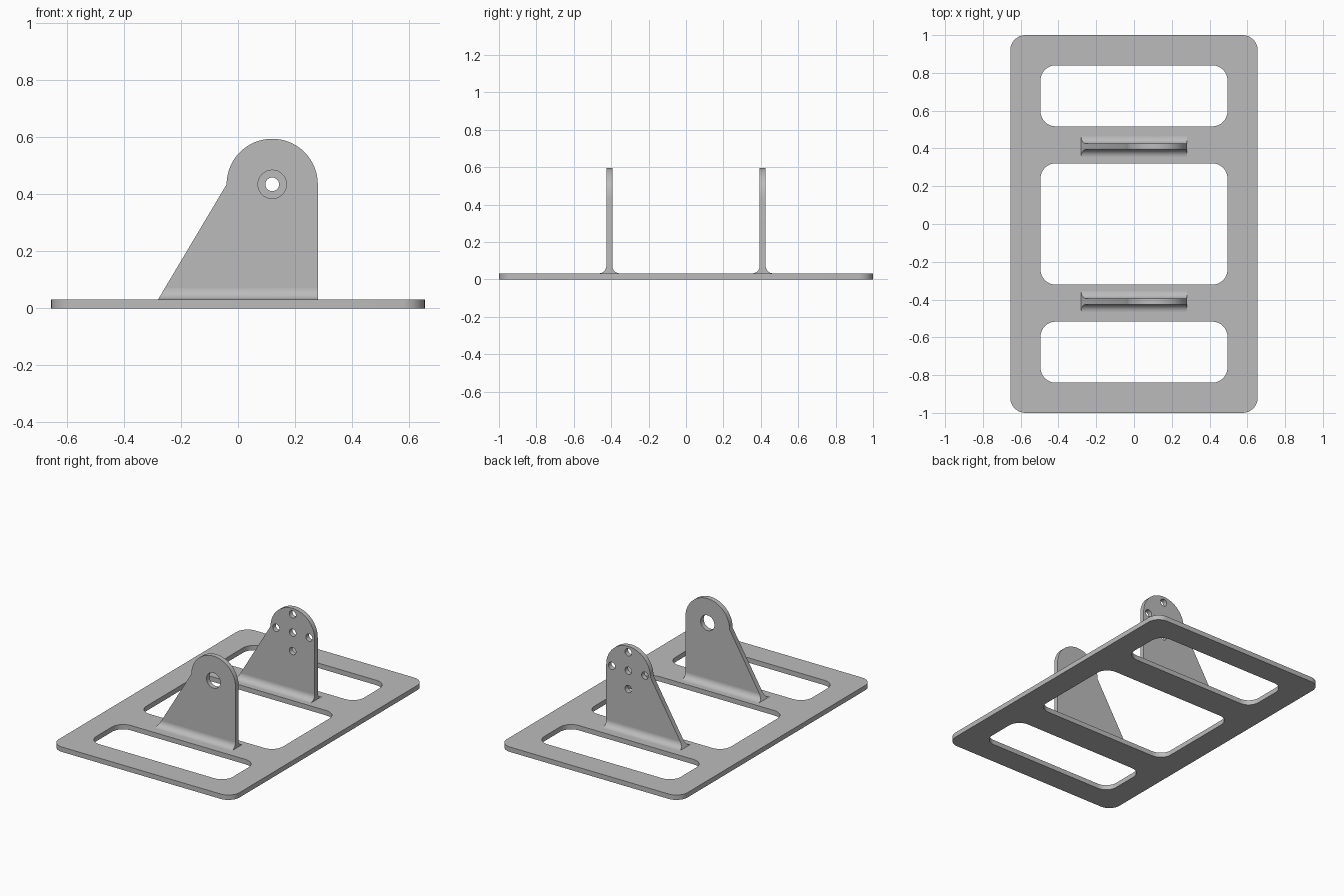
import bpy, bmesh
from math import pi, sin, cos, radians

cube = bpy.data.objects.get("Cube")
if cube:
    bpy.data.objects.remove(cube, do_unlink=True)

grey = bpy.data.materials.new("plain grey")
grey.use_nodes = True
colour = (0.5, 0.5, 0.5, 1)
grey.diffuse_color = colour
grey.node_tree.nodes["Principled BSDF"].inputs["Base Color"].default_value = colour

BASE = 0.032       # base plate thickness
HALF = 0.016       # half the bracket thickness
FILLET = 0.04
PIVOT = (0.12, 0.435)


def arc(cx, cy, r, start, end, steps):
    return [(cx + r * cos(radians(start + (end - start) * i / steps)),
             cy + r * sin(radians(start + (end - start) * i / steps)))
            for i in range(steps + 1)]


def circle(cx, cy, r, steps=32):
    return arc(cx, cy, r, 0, 360, steps)[:-1]


def rounded_rect(hx, y0, y1, r=0.08):
    pts = []
    for cx, cy, a in ((hx - r, y1 - r, 0), (r - hx, y1 - r, 90),
                      (r - hx, y0 + r, 180), (hx - r, y0 + r, 270)):
        pts += arc(cx, cy, r, a, a + 90, 8)
    return pts


def finish(obj):
    obj.data.materials.clear()
    obj.data.materials.append(grey)
    bpy.ops.object.select_all(action='DESELECT')
    obj.select_set(True)
    bpy.context.view_layer.objects.active = obj
    bpy.ops.object.shade_smooth_by_angle(angle=radians(30))


def cut_sheet(name, loops, half, location, upright=False):
    """Flat sheet: first loop is the outline, the rest are holes."""
    curve = bpy.data.curves.new(name, 'CURVE')
    curve.dimensions = '2D'
    curve.fill_mode = 'BOTH'
    curve.extrude = half
    for loop in loops:
        spline = curve.splines.new('POLY')
        spline.points.add(len(loop) - 1)
        for point, (x, y) in zip(spline.points, loop):
            point.co = (x, y, 0, 1)
        spline.use_cyclic_u = True
    obj = bpy.data.objects.new(name, curve)
    bpy.context.collection.objects.link(obj)
    obj.location = location
    if upright:
        obj.rotation_euler.x = pi / 2
    bpy.ops.object.select_all(action='DESELECT')
    obj.select_set(True)
    bpy.context.view_layer.objects.active = obj
    bpy.ops.object.convert(target='MESH')
    bm = bmesh.new()
    bm.from_mesh(obj.data)
    bmesh.ops.remove_doubles(bm, verts=bm.verts, dist=0.0001)
    bmesh.ops.recalc_face_normals(bm, faces=bm.faces)
    bm.to_mesh(obj.data)
    bm.free()
    finish(obj)


def fillet(name, y, side):
    """Concave weld strip whose left end follows the bracket's slope."""
    section = [(0, BASE)] + [(FILLET + u, BASE + FILLET + v) for u, v in
                             arc(0, 0, FILLET, 180, 270, 10)]
    bm = bmesh.new()
    ends = []
    for sloped in (True, False):
        ends.append([bm.verts.new((-0.28 + 0.6 * (z - BASE) if sloped else 0.28,
                                   y + side * (HALF + d), z))
                     for d, z in section])
    for ring in ends:
        bm.faces.new(ring)
    for i in range(len(section)):
        j = (i + 1) % len(section)
        bm.faces.new((ends[0][i], ends[0][j], ends[1][j], ends[1][i]))
    bmesh.ops.recalc_face_normals(bm, faces=bm.faces)
    mesh = bpy.data.meshes.new(name)
    bm.to_mesh(mesh)
    bm.free()
    obj = bpy.data.objects.new(name, mesh)
    bpy.context.collection.objects.link(obj)
    finish(obj)


# Base plate with three rounded windows
windows = [rounded_rect(0.495, a, b) for a, b in
           ((-0.84, -0.517), (-0.321, 0.321), (0.517, 0.84))]
cut_sheet("base_plate", [rounded_rect(0.655, -1, 1)] + windows,
          BASE / 2, (0, 0, BASE / 2))

# Brackets: one large bore in front, five small holes behind
px, pz = PIVOT
outline = [(-0.28, BASE), (0.28, BASE)] + arc(px, pz, 0.16, 0, 180, 32)
bore = [circle(px, pz, 0.05)]
bolt_holes = [circle(px + dx, pz + dz, 0.024) for dx, dz in
              ((0, 0), (0.12, 0), (-0.12, 0), (0, 0.12), (0, -0.12))]
for label, y, holes in (("front", -0.41, bore), ("back", 0.41, bolt_holes)):
    cut_sheet(label + "_bracket", [outline] + holes, HALF, (0, y, 0), upright=True)
    fillet(label + "_bracket_outer_fillet", y, -1 if y < 0 else 1)
    fillet(label + "_bracket_inner_fillet", y, 1 if y < 0 else -1)
